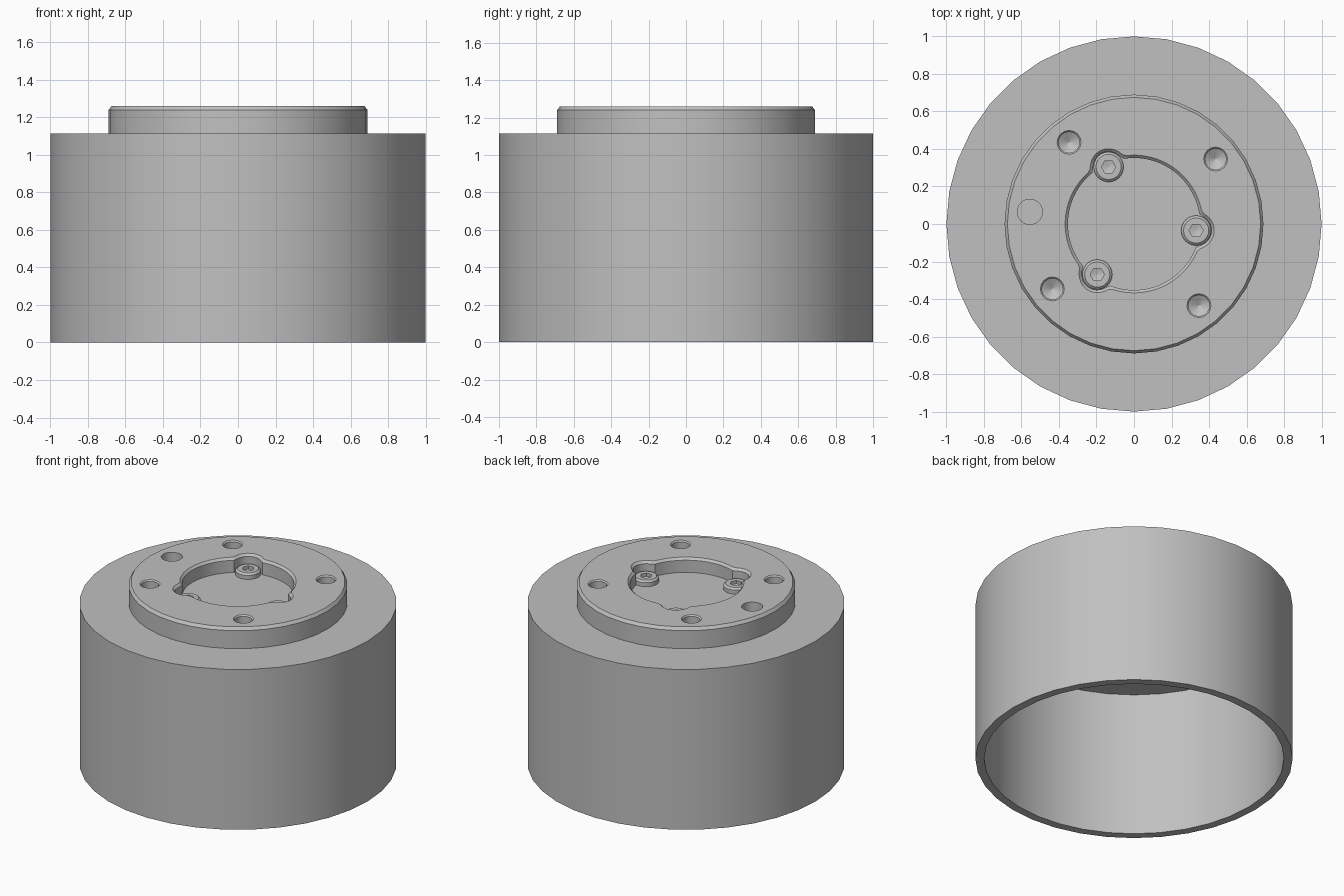
import bpy, bmesh
from math import cos, sin, pi, radians, sqrt, exp, log

cube = bpy.data.objects.get("Cube")
if cube:
    bpy.data.objects.remove(cube, do_unlink=True)

grey = bpy.data.materials.new("plain grey")
grey.use_nodes = True
colour = (0.53, 0.53, 0.53, 1)
grey.diffuse_color = colour
grey.node_tree.nodes["Principled BSDF"].inputs["Base Color"].default_value = colour

TOP = 1.26       # top of the raised boss
FLOOR = 1.16     # floor of the pocket
SCREW_R = 0.333  # pitch radius of the screws
SCREW_ANGLES = [radians(a) for a in (-6, 114, 234)]


def circle(r, z, sides, cx=0, cy=0):
    return [(cx + r * cos(2 * pi * i / sides), cy + r * sin(2 * pi * i / sides), z)
            for i in range(sides)]


def loft(name, rings):
    """Skin a stack of equal rings and cap both ends."""
    bm = bmesh.new()
    loops = [[bm.verts.new(p) for p in ring] for ring in rings]
    n = len(loops[0])
    for a, b in zip(loops, loops[1:]):
        for i in range(n):
            j = (i + 1) % n
            bm.faces.new((a[i], a[j], b[j], b[i]))
    bm.faces.new(loops[0][::-1])
    bm.faces.new(loops[-1])
    bmesh.ops.recalc_face_normals(bm, faces=bm.faces)
    mesh = bpy.data.meshes.new(name)
    bm.to_mesh(mesh)
    bm.free()
    mesh.materials.append(grey)
    ob = bpy.data.objects.new(name, mesh)
    bpy.context.collection.objects.link(ob)
    return ob


def turned(name, profile, sides, cx=0, cy=0):
    return loft(name, [circle(r, z, sides, cx, cy) for r, z in profile])


def activate(ob):
    bpy.ops.object.select_all(action='DESELECT')
    ob.select_set(True)
    bpy.context.view_layer.objects.active = ob


def cut(ob, cutter):
    activate(ob)
    mod = ob.modifiers.new("cut", 'BOOLEAN')
    mod.operation = 'DIFFERENCE'
    mod.solver = 'EXACT'
    mod.object = cutter
    bpy.ops.object.modifier_apply(modifier=mod.name)
    bpy.data.objects.remove(cutter, do_unlink=True)


def smooth(ob):
    activate(ob)
    bpy.ops.object.shade_smooth_by_angle(angle=radians(25))


def pocket_ring(grow, z, steps=120):
    """Round opening with a softly blended lobe at each screw."""
    pts, soft, lobe = [], 0.010, 0.082 + grow
    for i in range(steps):
        t = 2 * pi * i / steps
        total = exp((0.352 + grow) / soft)
        for a in SCREW_ANGLES:
            inside = lobe ** 2 - (SCREW_R * sin(t - a)) ** 2
            if inside > 0 and cos(t - a) > 0:
                total += exp((SCREW_R * cos(t - a) + sqrt(inside)) / soft)
        r = soft * log(total)
        pts.append((r * cos(t), r * sin(t), z))
    return pts


# Housing: open-bottomed cup with a chamfered boss on top
housing = turned("housing", [(0.945, 1.01), (0.945, 0), (1, 0), (1, 1.115),
                             (0.69, 1.115), (0.69, TOP - 0.02), (0.675, TOP)], 36)

# Lobed pocket with a chamfered rim
cut(housing, loft("pocket_cutter", [pocket_ring(0, FLOOR), pocket_ring(0, TOP - 0.015),
                                    pocket_ring(0.015, TOP), pocket_ring(0.03, TOP + 0.015)]))

# Four drilled holes with conical ends
for k in range(4):
    a = radians(38.5 + 90 * k)
    cut(housing, turned("drill_cutter", [(0.003, TOP - 0.13), (0.056, TOP - 0.1),
                                         (0.056, TOP - 0.008), (0.064, TOP),
                                         (0.072, TOP + 0.008)],
                        16, 0.556 * cos(a), 0.556 * sin(a)))

# Flat-bottomed locating hole
cut(housing, turned("pin_cutter", [(0.067, TOP - 0.1), (0.067, TOP + 0.02)],
                    24, -0.555, 0.065))
smooth(housing)

# Three socket-head screws on the pocket floor
for k, a in enumerate(SCREW_ANGLES):
    x, y = SCREW_R * cos(a), SCREW_R * sin(a)
    screw = turned(f"screw_{k + 1}", [(0.08, FLOOR - 0.005), (0.08, FLOOR + 0.028),
                                      (0.067, FLOOR + 0.04)], 24, x, y)
    cut(screw, turned("hex_cutter", [(0.003, FLOOR + 0.008), (0.038, FLOOR + 0.018),
                                     (0.038, FLOOR + 0.06)], 6, x, y))
    smooth(screw)
